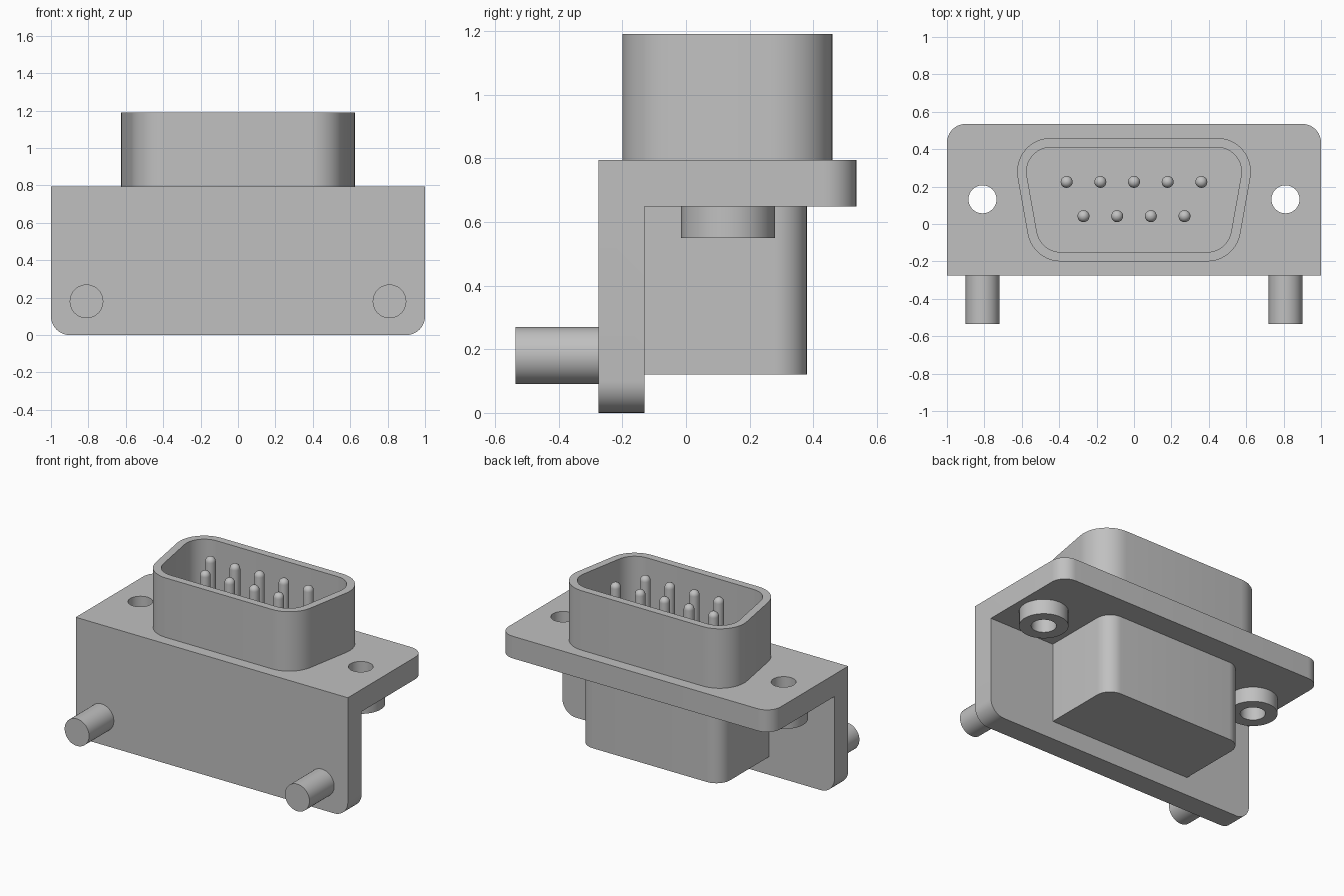
import bpy
import bmesh
from math import sin, cos, pi, tan
from mathutils import Matrix, Vector

cube = bpy.data.objects.get("Cube")
if cube:
    bpy.data.objects.remove(cube, do_unlink=True)

grey = bpy.data.materials.new("satin grey")
grey.use_nodes = True
GREY = (0.53, 0.53, 0.53, 1)
grey.diffuse_color = GREY
grey.node_tree.nodes["Principled BSDF"].inputs["Base Color"].default_value = GREY


def circle(r, n=40):
    return [Vector((r * cos(2 * pi * i / n), r * sin(2 * pi * i / n))) for i in range(n)]


def rounded(corners, radii, steps=10):
    """Counter-clockwise outline with an arc of the given radius at each corner."""
    pts = [Vector(c) for c in corners]
    out = []
    for i, p in enumerate(pts):
        r = radii[i]
        if r == 0:
            out.append(p)
            continue
        a = (pts[i - 1] - p).normalized()
        b = (pts[(i + 1) % len(pts)] - p).normalized()
        angle = a.angle(b)
        reach = r / tan(angle / 2)
        centre = p + (a + b).normalized() * r / sin(angle / 2)
        start, end = p + a * reach - centre, p + b * reach - centre
        sweep = pi - angle
        for k in range(steps + 1):
            t = sweep * k / steps
            out.append(centre + (start * sin(sweep - t) + end * sin(t)) / sin(sweep))
    return out


def finish(name, bm, matrix=None):
    bmesh.ops.recalc_face_normals(bm, faces=bm.faces)
    mesh = bpy.data.meshes.new(name)
    bm.to_mesh(mesh)
    bm.free()
    mesh.materials.append(grey)
    obj = bpy.data.objects.new(name, mesh)
    obj.matrix_world = matrix or Matrix()
    bpy.context.collection.objects.link(obj)
    return obj


def loft(name, sections, matrix=None, caps=True):
    """Join (outline, height) sections with quads; cap the two ends."""
    bm = bmesh.new()
    rings = [[bm.verts.new((p.x, p.y, z)) for p in outline] for outline, z in sections]
    n = len(rings[0])
    for low, high in zip(rings, rings[1:]):
        for i in range(n):
            j = (i + 1) % n
            bm.faces.new((low[i], low[j], high[j], high[i]))
    if caps:
        bm.faces.new(rings[0])
        bm.faces.new(rings[-1])
    return finish(name, bm, matrix)


FRONT, INNER, BACK = -0.275, -0.13, 0.535
UNDER, TOP, RIM = 0.648, 0.795, 1.19
HOLE_X, HOLE_Y, HOLE_R = 0.81, 0.132, 0.075
parts = []

# L-shaped bracket, with its free corners rounded
bm = bmesh.new()
profile = [(FRONT, 0), (INNER, 0), (INNER, UNDER), (BACK, UNDER), (BACK, TOP), (FRONT, TOP)]
face = bm.faces.new([bm.verts.new((-1, y, z)) for y, z in profile])
extruded = bmesh.ops.extrude_face_region(bm, geom=[face])
bmesh.ops.translate(bm, vec=(2, 0, 0),
                    verts=[v for v in extruded["geom"] if isinstance(v, bmesh.types.BMVert)])


def is_free_corner(edge):
    a, b = (v.co for v in edge.verts)
    same_x = abs(a.x - b.x) < 0.001
    return same_x and (max(a.z, b.z) < 0.001 or min(a.y, b.y) > BACK - 0.001)


bmesh.ops.bevel(bm, geom=[e for e in bm.edges if is_free_corner(e)],
                offset=0.1, segments=10, profile=0.5, affect='EDGES')
bracket = finish("bracket", bm)
parts.append(bracket)

# Screw holes through the flange
for x in (-HOLE_X, HOLE_X):
    cutter = loft("hole_cutter", [(circle(HOLE_R), 0.6), (circle(HOLE_R), 0.9)],
                  Matrix.Translation((x, HOLE_Y, 0)))
    cutter.hide_render = True
    mod = bracket.modifiers.new("screw_hole", 'BOOLEAN')
    mod.operation, mod.solver, mod.object = 'DIFFERENCE', 'EXACT', cutter
    bpy.context.view_layer.objects.active = bracket
    bpy.ops.object.modifier_apply(modifier=mod.name)
    bpy.data.objects.remove(cutter, do_unlink=True)

# Collars under the holes and mounting pegs on the front
for side, x in (("right", -HOLE_X), ("left", HOLE_X)):
    ring, bore = circle(0.147), circle(HOLE_R)
    parts.append(loft(side + "_collar",
                      [(ring, UNDER), (ring, 0.55), (bore, 0.55), (bore, UNDER)],
                      Matrix.Translation((x, HOLE_Y, 0)), caps=False))
    peg = circle(0.09)
    parts.append(loft(side + "_peg", [(peg, 0), (peg, 0.26)],
                      Matrix.Translation((x, FRONT, 0.18)) @ Matrix.Rotation(pi / 2, 4, 'X')))

# Rear housing below the flange
body = rounded([(-0.52, INNER), (0.52, INNER), (0.52, 0.38), (-0.52, 0.38)], [0, 0, 0.1, 0.1])
parts.append(loft("rear_housing", [(body, 0.12), (body, UNDER)]))

# Hollow D-shaped shell
outer = rounded([(-0.542, -0.2), (0.542, -0.2), (0.66, 0.46), (-0.66, 0.46)], [0.18] * 4)
inner = rounded([(-0.5, -0.15), (0.5, -0.15), (0.6, 0.41), (-0.6, 0.41)], [0.13] * 4)
parts.append(loft("shell", [(outer, TOP), (outer, RIM), (inner, RIM), (inner, TOP)], caps=False))

# Two rows of round-tipped contact pins
PIN_R, PIN_TOP = 0.032, 1.18
dome = [(circle(PIN_R * cos(a), 20), PIN_TOP - PIN_R + PIN_R * sin(a))
        for a in (k * pi / 2 / 6.1 for k in range(7))]
for count, y in ((5, 0.225), (4, 0.042)):
    for i in range(count):
        x = (i - (count - 1) / 2) * 0.18
        parts.append(loft("contact_pin", [(circle(PIN_R, 20), TOP)] + dome,
                          Matrix.Translation((x, y, 0))))

# Smooth the round surfaces, keep the edges crisp
bpy.ops.object.select_all(action='DESELECT')
for part in parts:
    part.select_set(True)
bpy.context.view_layer.objects.active = bracket
bpy.ops.object.shade_smooth_by_angle(angle=pi / 6)
